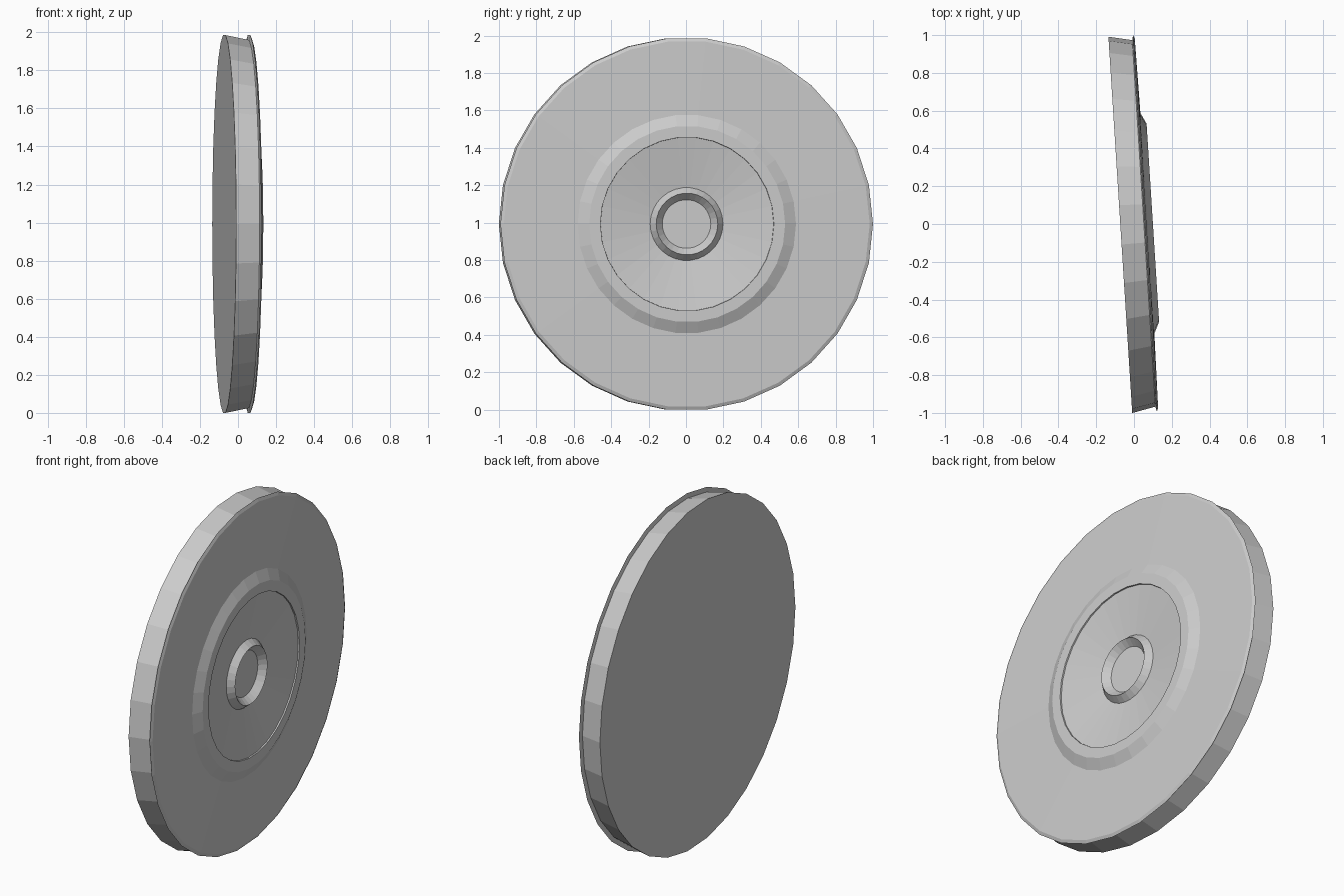
import bpy, bmesh
from math import sin, cos, tau, atan2

if "Cube" in bpy.data.objects:
    bpy.data.objects.remove(bpy.data.objects["Cube"])

SIDES = 30
TURN = atan2(0.125, 1.975)   # disc is slightly turned about z
HEIGHT = 0.9925              # height of the axle above the ground


def lathe(name, profile):
    """Spin (offset along x, radius) points around the x axis; radius 0 closes a cap."""
    bm = bmesh.new()
    rings = []
    for u, r in profile:
        if r == 0:
            rings.append([bm.verts.new((u, 0, 0))] * SIDES)
        else:
            rings.append([bm.verts.new((u, r * cos(tau * i / SIDES), r * sin(tau * i / SIDES)))
                          for i in range(SIDES)])
    for a, b in zip(rings, rings[1:]):
        for i in range(SIDES):
            j = (i + 1) % SIDES
            corners = list(dict.fromkeys((a[i], a[j], b[j], b[i])))
            bm.faces.new(corners)
    bmesh.ops.recalc_face_normals(bm, faces=bm.faces)
    mesh = bpy.data.meshes.new(name)
    bm.to_mesh(mesh)
    bm.free()
    obj = bpy.data.objects.new(name, mesh)
    bpy.context.collection.objects.link(obj)
    obj.location = (0, 0, HEIGHT)
    obj.rotation_euler = (0, 0, TURN)
    return obj


lathe("wheel_disc", [
    (-0.0725, 0), (-0.0725, 0.998),                 # flat back
    (0.052, 0.972),                                 # tapered side wall
    (0.058, 0.998), (0.066, 0.98),                  # bevelled front lip
    (0.071, 0.585), (0.100, 0.525), (0.100, 0.465), # raised ring
    (0.092, 0.464), (0.046, 0.195),                 # dished centre
    (0.083, 0.165), (0.044, 0.13), (0.044, 0),      # hub ring and floor
])
